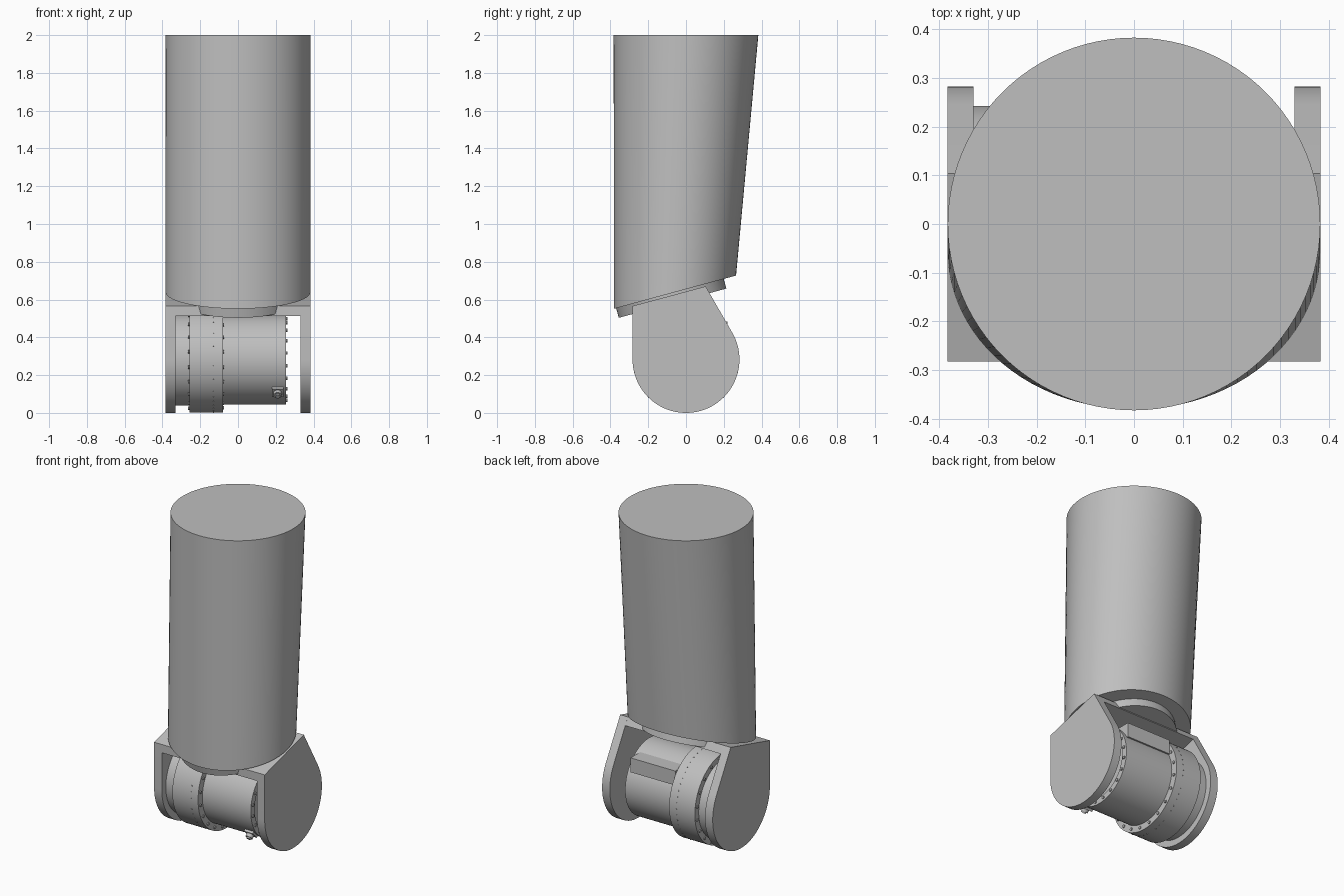
import bpy
import bmesh
from math import sin, cos, pi, radians, tan
from mathutils import Matrix, Vector

cube = bpy.data.objects.get("Cube")
if cube:
    bpy.data.objects.remove(cube)

grey = bpy.data.materials.new("light_grey")
grey.use_nodes = True
colour = (0.52, 0.52, 0.52, 1)
grey.diffuse_color = colour
grey.node_tree.nodes["Principled BSDF"].inputs["Base Color"].default_value = colour

TILT = radians(15.2)       # slope of the mounting face
AXIS_Z = 0.283             # height of the joint axis
PLATE_R = 0.283


def mount_z(y):
    return 0.655 + tan(TILT) * y


def finish(name, bm):
    bmesh.ops.recalc_face_normals(bm, faces=bm.faces)
    mesh = bpy.data.meshes.new(name)
    bm.to_mesh(mesh)
    bm.free()
    mesh.materials.append(grey)
    ob = bpy.data.objects.new(name, mesh)
    bpy.context.collection.objects.link(ob)
    bpy.ops.object.select_all(action="DESELECT")
    ob.select_set(True)
    bpy.context.view_layer.objects.active = ob
    bpy.ops.object.shade_smooth_by_angle(angle=radians(30))
    return ob


def bridge(bm, a, b):
    for i in range(len(a)):
        j = (i + 1) % len(a)
        bm.faces.new((a[i], a[j], b[j], b[i]))


def extrude_x(name, profile, x0, x1):
    """Prism of a (y, z) outline between two x positions."""
    bm = bmesh.new()
    a, b = [[bm.verts.new((x, y, z)) for y, z in profile] for x in (x0, x1)]
    bridge(bm, a, b)
    bm.faces.new(a)
    bm.faces.new(b)
    return finish(name, bm)


def lathe_x(name, profile, n=72):
    """Solid of revolution of (x, radius) points about the joint axis."""
    bm = bmesh.new()
    rings = []
    for x, r in profile:
        rings.append([bm.verts.new((x, r * cos(2 * pi * i / n),
                                    AXIS_Z + r * sin(2 * pi * i / n)))
                      for i in range(n)])
    for a, b in zip(rings, rings[1:]):
        bridge(bm, a, b)
    bm.faces.new(rings[0])
    bm.faces.new(rings[-1])
    return finish(name, bm)


def add_cylinder(bm, centre, direction, radius, depth, n=10):
    turn = Vector(direction).to_track_quat("Z", "Y").to_matrix().to_4x4()
    bmesh.ops.create_cone(bm, cap_ends=True, segments=n, radius1=radius,
                          radius2=radius, depth=depth,
                          matrix=Matrix.Translation(centre) @ turn)


def add_box(bm, centre, size, rot_x=0):
    bmesh.ops.create_cube(bm, size=1, matrix=Matrix.Translation(centre)
                          @ Matrix.Rotation(rot_x, 4, "X")
                          @ Matrix.Diagonal((*size, 1)))


# Main tube: round top lofted to the sloped, shallower foot
bm = bmesh.new()
top, foot = [], []
N = 96
for i in range(N):
    c, s = cos(2 * pi * i / N), sin(2 * pi * i / N)
    top.append(bm.verts.new((0.383 * c, 0.383 * s, 2)))
    y = -0.058 + 0.323 * s
    foot.append(bm.verts.new((0.383 * c, y, mount_z(y))))
bridge(bm, foot, top)
bm.faces.new(top)
bm.faces.new(foot)
finish("main_tube", bm)

# Mounting disc under the tube
bm = bmesh.new()
normal = Vector((0, -sin(TILT), cos(TILT)))
base = Vector((0, -0.085, mount_z(-0.085)))
add_cylinder(bm, base - normal * 0.026, normal, 0.295, 0.054, 72)
finish("mounting_disc", bm)

# Yoke side plates: round below, upright front, sloped back
back = radians(30)
apex = (0.104, 0.67)
outline = [(-PLATE_R, mount_z(-PLATE_R) - 0.012)]
for i in range(49):
    a = pi + (pi + back) * i / 48
    outline.append((PLATE_R * cos(a), AXIS_Z + PLATE_R * sin(a)))
outline.append(apex)
for side, name in ((1, "left_yoke_plate"), (-1, "right_yoke_plate")):
    extrude_x(name, outline, side * 0.33, side * 0.383)

# Yoke bridge joining the plates
front_z = outline[0][1]
extrude_x("yoke_bridge", [(-PLATE_R, front_z), apex,
                          (apex[0] + 0.025, apex[1] - 0.045),
                          (-PLATE_R, front_z - 0.052)], -0.33, 0.33)

# Joint motor: stepped body between the plates
lathe_x("joint_motor", [(-0.332, 0.243), (-0.258, 0.243), (-0.258, 0.281),
                        (-0.08, 0.281), (-0.08, 0.238), (0.255, 0.238),
                        (0.255, 0.2), (0.24, 0.2)])

# Bolt heads on the collar faces and motor end
bm = bmesh.new()
for x, r, count in ((-0.08, 0.26, 20), (-0.258, 0.262, 20), (0.255, 0.219, 20)):
    for i in range(count):
        a = 2 * pi * (i + 0.5) / count
        add_cylinder(bm, (x, r * cos(a), AXIS_Z + r * sin(a)), (1, 0, 0), 0.009, 0.012)
finish("collar_bolts", bm)

# Tiny pins round the collar
bm = bmesh.new()
for i in range(48):
    a = 2 * pi * i / 48
    d = Vector((0, cos(a), sin(a)))
    add_cylinder(bm, Vector((-0.13, 0, AXIS_Z)) + d * 0.28, d, 0.004, 0.006, 6)
finish("collar_pins", bm)

# Cable cover on the upper back of the motor
bm = bmesh.new()
add_box(bm, (0.075, 0.15, 0.44), (0.31, 0.14, 0.09))
finish("cable_cover", bm)

# Plug on the lower front of the motor
bm = bmesh.new()
d = Vector((0, -cos(radians(45)), -sin(radians(45))))
root = Vector((0.21, 0, AXIS_Z))
add_box(bm, root + d * 0.235, (0.06, 0.06, 0.03), radians(-45))
add_cylinder(bm, root + d * 0.25, d, 0.022, 0.04, 20)
add_cylinder(bm, root + d * 0.268, d, 0.014, 0.02, 16)
finish("motor_plug", bm)
